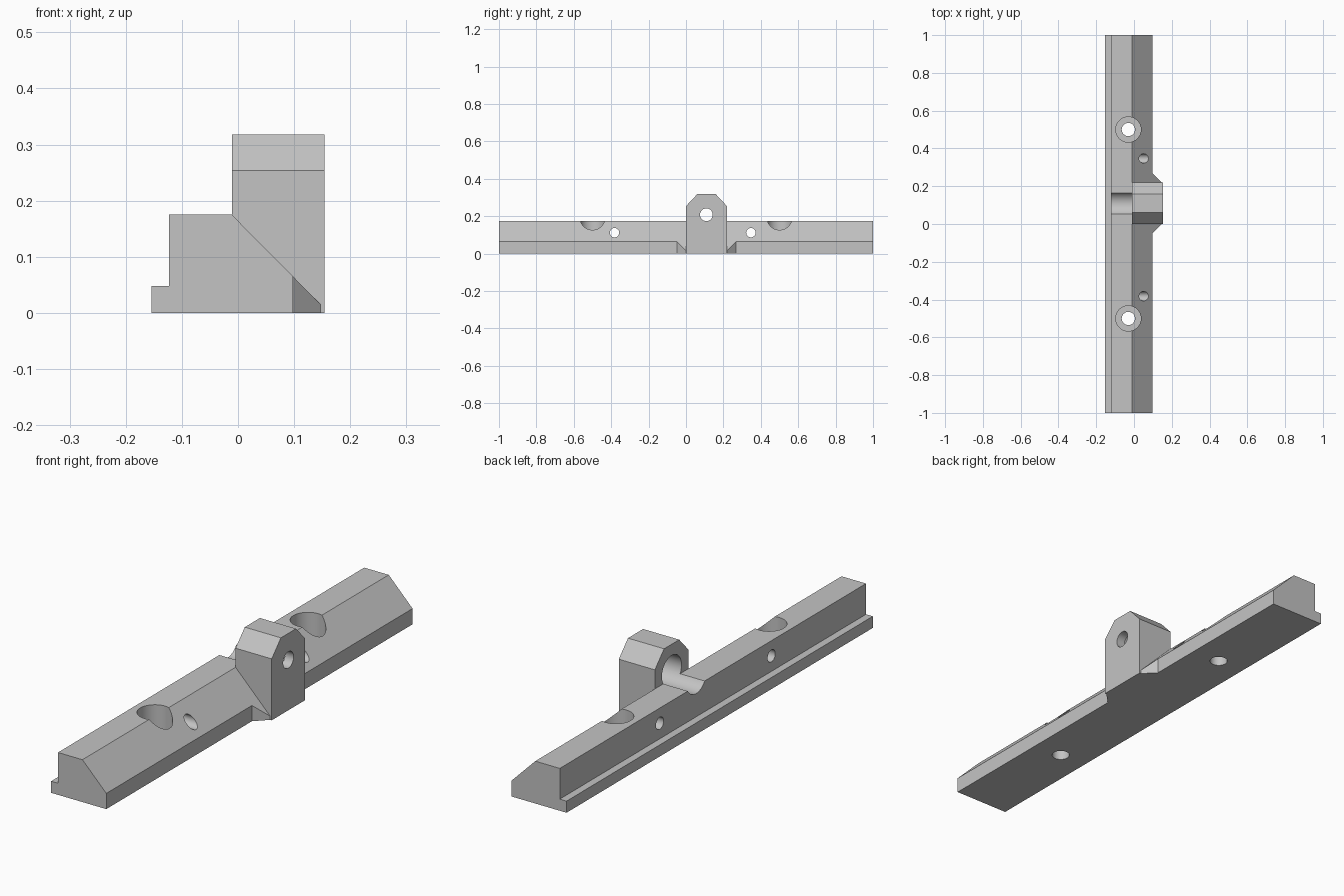
import bpy, bmesh, math
from mathutils import Matrix, Vector

if "Cube" in bpy.data.objects:
    bpy.data.objects.remove(bpy.data.objects["Cube"], do_unlink=True)

grey = bpy.data.materials.new("plain_grey")
grey.use_nodes = True
colour = (0.55, 0.55, 0.55, 1)
grey.diffuse_color = colour
grey.node_tree.nodes["Principled BSDF"].inputs["Base Color"].default_value = colour


def finish(name, bm):
    bmesh.ops.recalc_face_normals(bm, faces=bm.faces)
    mesh = bpy.data.meshes.new(name)
    bm.to_mesh(mesh)
    bm.free()
    mesh.materials.append(grey)
    obj = bpy.data.objects.new(name, mesh)
    bpy.context.collection.objects.link(obj)
    return obj


def extrude(name, points, offset):
    """Close a planar outline and sweep it along an offset."""
    bm = bmesh.new()
    face = bm.faces.new([bm.verts.new(p) for p in points])
    swept = bmesh.ops.extrude_face_region(bm, geom=[face])["geom"]
    verts = [v for v in swept if isinstance(v, bmesh.types.BMVert)]
    bmesh.ops.translate(bm, verts=verts, vec=Vector(offset))
    return finish(name, bm)


def cylinder(name, radius, start, end):
    start, end = Vector(start), Vector(end)
    axis = end - start
    turn = axis.to_track_quat("Z", "Y").to_matrix().to_4x4()
    bm = bmesh.new()
    bmesh.ops.create_cone(bm, cap_ends=True, segments=48, radius1=radius,
                          radius2=radius, depth=axis.length,
                          matrix=Matrix.Translation((start + end) / 2) @ turn)
    return finish(name, bm)


def combine(target, tool, operation):
    mod = target.modifiers.new(operation.lower(), "BOOLEAN")
    mod.operation, mod.solver, mod.object = operation, "EXACT", tool
    bpy.context.view_layer.objects.active = target
    bpy.ops.object.modifier_apply(modifier=mod.name)
    bpy.data.objects.remove(tool, do_unlink=True)


# Long rail with a sloped shoulder and a small foot lip
rail_profile = [(-0.154, 0), (0.098, 0), (0.098, 0.065), (-0.011, 0.175),
                (-0.123, 0.175), (-0.123, 0.048), (-0.154, 0.048)]
rail = extrude("mounting_rail", [(x, -1, z) for x, z in rail_profile], (0, 2, 0))

# Upright lug with chamfered shoulders
lug_profile = [(0, 0), (0.219, 0), (0.219, 0.254), (0.159, 0.318),
               (0.06, 0.318), (0, 0.254)]
lug = extrude("lug", [(-0.011, y, z) for y, z in lug_profile], (0.165, 0, 0))

# Flared web at the foot of the lug, following the rail slope
bm = bmesh.new()
for x, y, top in [(0.098, -0.049, 0.065), (0.147, 0, 0.0155),
                  (0.147, 0.219, 0.0155), (0.098, 0.268, 0.065)]:
    for z in (0, top):
        bm.verts.new((x, y, z))
bmesh.ops.convex_hull(bm, input=bm.verts)
web = finish("lug_web", bm)

combine(rail, lug, "UNION")
combine(rail, web, "UNION")

# Blind bore and trough, with a smaller hole through the lug face
cutters = [cylinder("bore", 0.064, (-0.3, 0.109, 0.208), (0.115, 0.109, 0.208)),
           cylinder("lug_hole", 0.034, (0, 0.109, 0.208), (0.3, 0.109, 0.208))]
# Counterbored screw holes
for y in (-0.5, 0.5):
    cutters.append(cylinder("counterbore", 0.067, (-0.03, y, 0.07), (-0.03, y, 0.3)))
    cutters.append(cylinder("screw_hole", 0.035, (-0.03, y, -0.1), (-0.03, y, 0.2)))
# Cross pin holes
for y in (-0.382, 0.347):
    cutters.append(cylinder("pin_hole", 0.025, (-0.3, y, 0.112), (0.3, y, 0.112)))
for cutter in cutters:
    combine(rail, cutter, "DIFFERENCE")

# Smooth the bores, keep the machined edges crisp
bpy.ops.object.select_all(action="DESELECT")
rail.select_set(True)
bpy.context.view_layer.objects.active = rail
bpy.ops.object.shade_smooth_by_angle(angle=math.radians(30))
